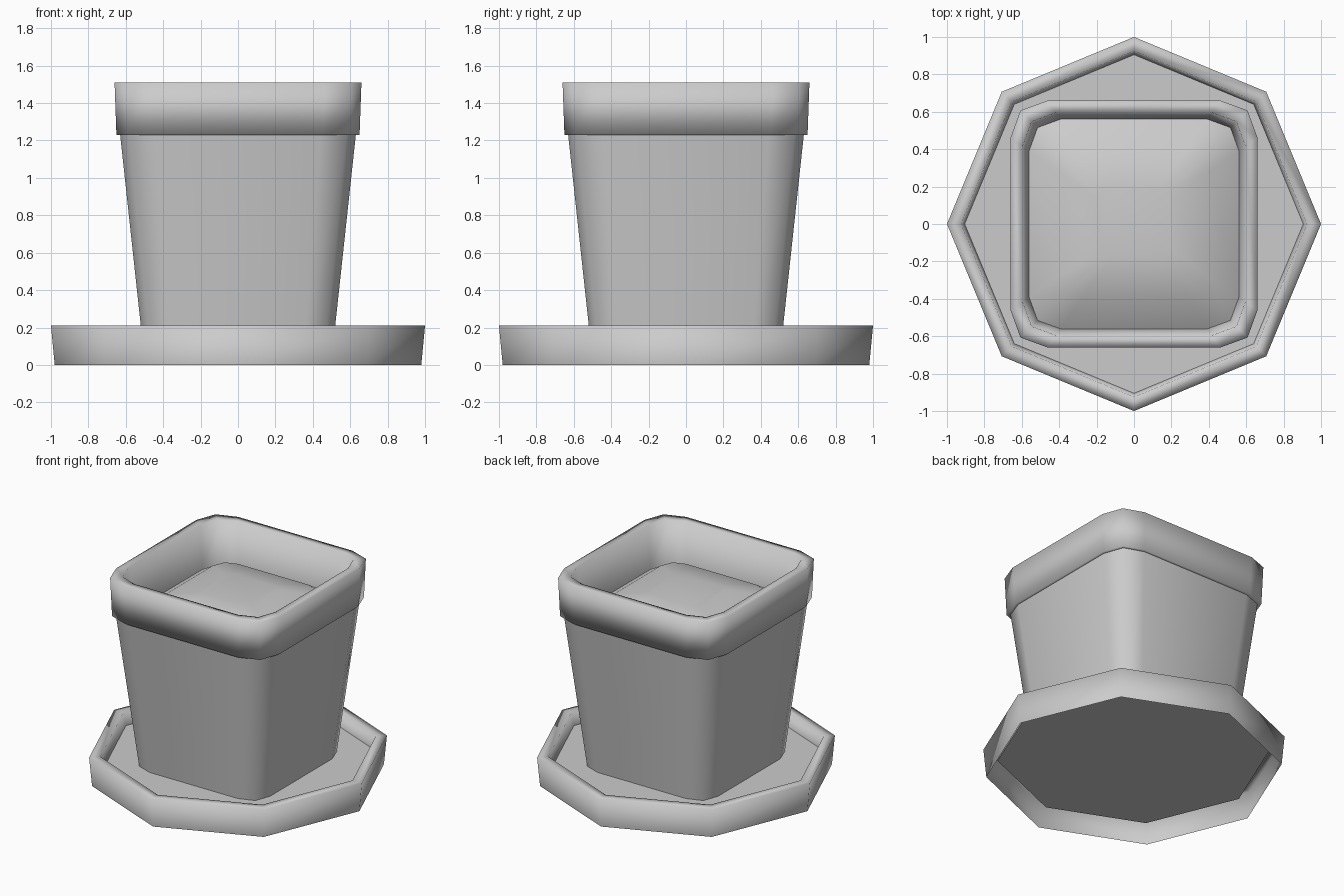
import bpy
import bmesh
import math

cube = bpy.data.objects.get("Cube")
if cube:
    bpy.data.objects.remove(cube, do_unlink=True)

grey = bpy.data.materials.new("plain_grey")
grey.use_nodes = True
grey.diffuse_color = (0.6, 0.6, 0.6, 1)
shader = next(n for n in grey.node_tree.nodes if n.type == 'BSDF_PRINCIPLED')
shader.inputs["Base Color"].default_value = grey.diffuse_color


def rounded_square():
    """Counter-clockwise unit square with two-segment corners."""
    points = []
    for quarter in range(4):
        c, s = math.cos(quarter * math.pi / 2), math.sin(quarter * math.pi / 2)
        for x, y in ((1, 0.7), (0.92, 0.92), (0.7, 1)):
            points.append((x * c - y * s, x * s + y * c))
    return points


def octagon():
    return [(math.cos(i * math.pi / 4), math.sin(i * math.pi / 4)) for i in range(8)]


def loft(name, outline, profile, cap=False, smooth=True):
    """Sweep an outline through (size, height) pairs, optionally closing the end."""
    bm = bmesh.new()
    rings = [[bm.verts.new((x * size, y * size, z)) for x, y in outline]
             for size, z in profile]
    count = len(outline)
    for low, high in zip(rings, rings[1:]):
        for i in range(count):
            j = (i + 1) % count
            bm.faces.new((low[i], low[j], high[j], high[i]))
    if cap:
        bm.faces.new(rings[-1])
    for face in bm.faces:
        face.smooth = smooth
    mesh = bpy.data.meshes.new(name)
    bm.to_mesh(mesh)
    bm.free()
    mesh.materials.append(grey)
    obj = bpy.data.objects.new(name, mesh)
    bpy.context.collection.objects.link(obj)
    return obj


square, eight = rounded_square(), octagon()

# Saucer: hollow-bottomed rim around a raised flat floor
loft("saucer_rim", eight, [(0.98, 0), (1.0, 0.21), (0.925, 0.21), (0.905, 0.12)])
loft("saucer_floor", eight, [(0.905, 0.12)], cap=True, smooth=False)

# Pot: tapered body and overhanging collar with an inner wall
loft("pot_body", square, [(0.51, 0.12), (0.63, 1.23)])
loft("pot_collar", square,
     [(0.625, 1.23), (0.65, 1.23), (0.66, 1.51), (0.595, 1.51), (0.56, 1.2)])

# Soil: low mound filling the collar
loft("soil", square, [(0.565, 1.2), (0.4, 1.315), (0.2, 1.35)], cap=True)
